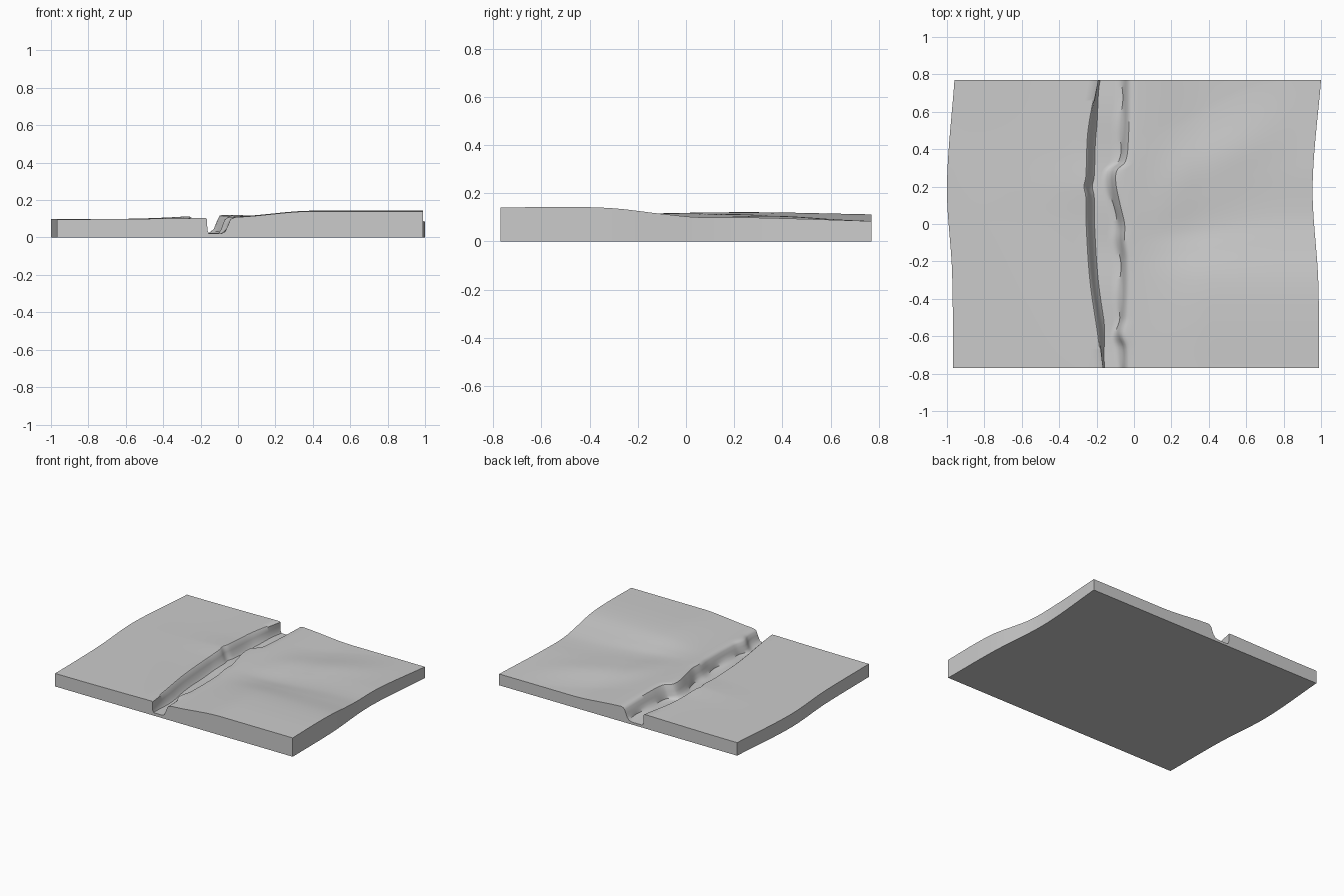
import bpy, bmesh, math

if "Cube" in bpy.data.objects:
    bpy.data.objects.remove(bpy.data.objects["Cube"])


def curve(points, t):
    """Smooth (Hermite) interpolation through a few (position, value) points."""
    n = len(points)
    i = 0
    while i < n - 2 and t > points[i + 1][0]:
        i += 1

    def slope(k):
        a, b = points[max(k - 1, 0)], points[min(k + 1, n - 1)]
        return (b[1] - a[1]) / (b[0] - a[0])
    (t0, v0), (t1, v1) = points[i], points[i + 1]
    h = t1 - t0
    s = min(max((t - t0) / h, 0), 1)
    return ((2*s**3 - 3*s*s + 1) * v0 + (s**3 - 2*s*s + s) * h * slope(i)
            + (3*s*s - 2*s**3) * v1 + (s**3 - s*s) * h * slope(i + 1))


def ease(a, b, x):
    s = min(max((x - a) / (b - a), 0), 1)
    return s * s * (3 - 2 * s)


# Plan outlines, as x along y
LEFT_EDGE = [(-.77, -.967), (-.25, -.973), (.2, -1.0), (.77, -.96)]
RIGHT_EDGE = [(-.77, .99), (-.3, .985), (.2, .955), (.77, 1.0)]
LEFT_BANK = [(-.77, -.165), (-.6, -.187), (-.3, -.23), (0, -.25), (.15, -.252),
             (.2, -.262), (.25, -.252), (.5, -.24), (.77, -.19)]
RIGHT_BANK = [(-.77, -.025), (-.66, -.03), (-.59, -.055), (-.5, -.035), (-.2, -.03),
              (-.08, -.045), (0, -.045), (.1, -.068), (.22, -.092), (.29, -.085),
              (.33, -.042), (.45, -.025), (.77, -.018)]
# Heights along y
LEFT_RIM = [(-.77, .103), (0, .105), (.2, .113), (.4, .106), (.77, .103)]
RIGHT_RIM = [(-.77, .108), (-.3, .113), (.25, .121), (.77, .112)]
RIGHT_SIDE = [(-.77, .140), (-.5, .143), (-.3, .137), (-.1, .114), (.05, .100),
              (.3, .098), (.77, .084)]


def right_height(x, y, edge):
    """Right bank: raised at the front, with a diagonal dip towards the back."""
    yy = y + .3 * (1 - ease(0, .8, x)) * ease(-.3, .3, y)
    side = curve(RIGHT_SIDE, min(yy, .77))
    ridge = .012 * math.exp(-((y - .15 - .45 * x) / .17) ** 2) * ease(.05, .3, x) * (1 - ease(.5, .95, x))
    w = ease(-.05, .4, x)
    return curve(RIGHT_RIM, y) * (1 - w) + side * w + ridge


def section(y):
    """One x-z cross-section of the slab's upper surface."""
    l, r = curve(LEFT_EDGE, y), curve(RIGHT_EDGE, y)
    a, b = curve(LEFT_BANK, y), curve(RIGHT_BANK, y)
    za, zb = curve(LEFT_RIM, y), curve(RIGHT_RIM, y)
    pts = []
    for i in range(24):
        t = i / 24
        x = l + (a - .02 - l) * t
        pts.append((x, .098 + (za - .098) * t ** 3 + .001 * math.sin(5 * x + 4 * y)))
    # channel: steep left wall, shallow floor, rounded right wall
    slant = .03 * ease(-.77, -.5, y) * (1 - ease(.5, .77, y))
    floor = .02 + .003 * math.sin(13 * y)
    base_l, base_r = a + .004 + slant, b - .06 + .008 * math.sin(21 * y)
    pts += [(a - .006, za), (a, za - .005), (a + slant * .4, za * .65),
            (a + .002 + slant * .8, floor + .015), (base_l + .005, floor)]
    for t in (.33, .66, .9):
        pts.append((base_l + .005 + (base_r - base_l - .005) * t, floor))
    pts += [(base_r + .012, floor + .008), (b - .036, floor + .026),
            (b - .026, .07), (b - .016, .095), (b - .005, zb - .005), (b + .012, zb)]
    for i in range(1, 33):
        x = b + .012 + (r - b - .012) * i / 32
        pts.append((x, right_height(x, y, r)))
    return pts


# Ground slab: loft the sections from front to back, with matching flat underside
bm = bmesh.new()
ROWS = 110
top, bottom = [], []
for j in range(ROWS + 1):
    y = -.77 + 1.54 * j / ROWS
    pts = section(y)
    top.append([bm.verts.new((x, y, z)) for x, z in pts])
    bottom.append([bm.verts.new((x, y, 0)) for x, z in pts])
cols = len(top[0])
for j in range(ROWS):
    for i in range(cols - 1):
        bm.faces.new((top[j][i], top[j][i+1], top[j+1][i+1], top[j+1][i]))
        bm.faces.new((bottom[j][i], bottom[j+1][i], bottom[j+1][i+1], bottom[j][i+1]))
    for i in (0, cols - 1):
        bm.faces.new((top[j][i], top[j+1][i], bottom[j+1][i], bottom[j][i]))
for j in (0, ROWS):
    for i in range(cols - 1):
        bm.faces.new((top[j][i], bottom[j][i], bottom[j][i+1], top[j][i+1]))
bmesh.ops.recalc_face_normals(bm, faces=bm.faces)
mesh = bpy.data.meshes.new("ground_slab")
bm.to_mesh(mesh)
bm.free()
slab = bpy.data.objects.new("ground_slab", mesh)
bpy.context.collection.objects.link(slab)
bpy.context.view_layer.objects.active = slab
slab.select_set(True)
bpy.ops.object.shade_smooth_by_angle(angle=math.radians(40))
